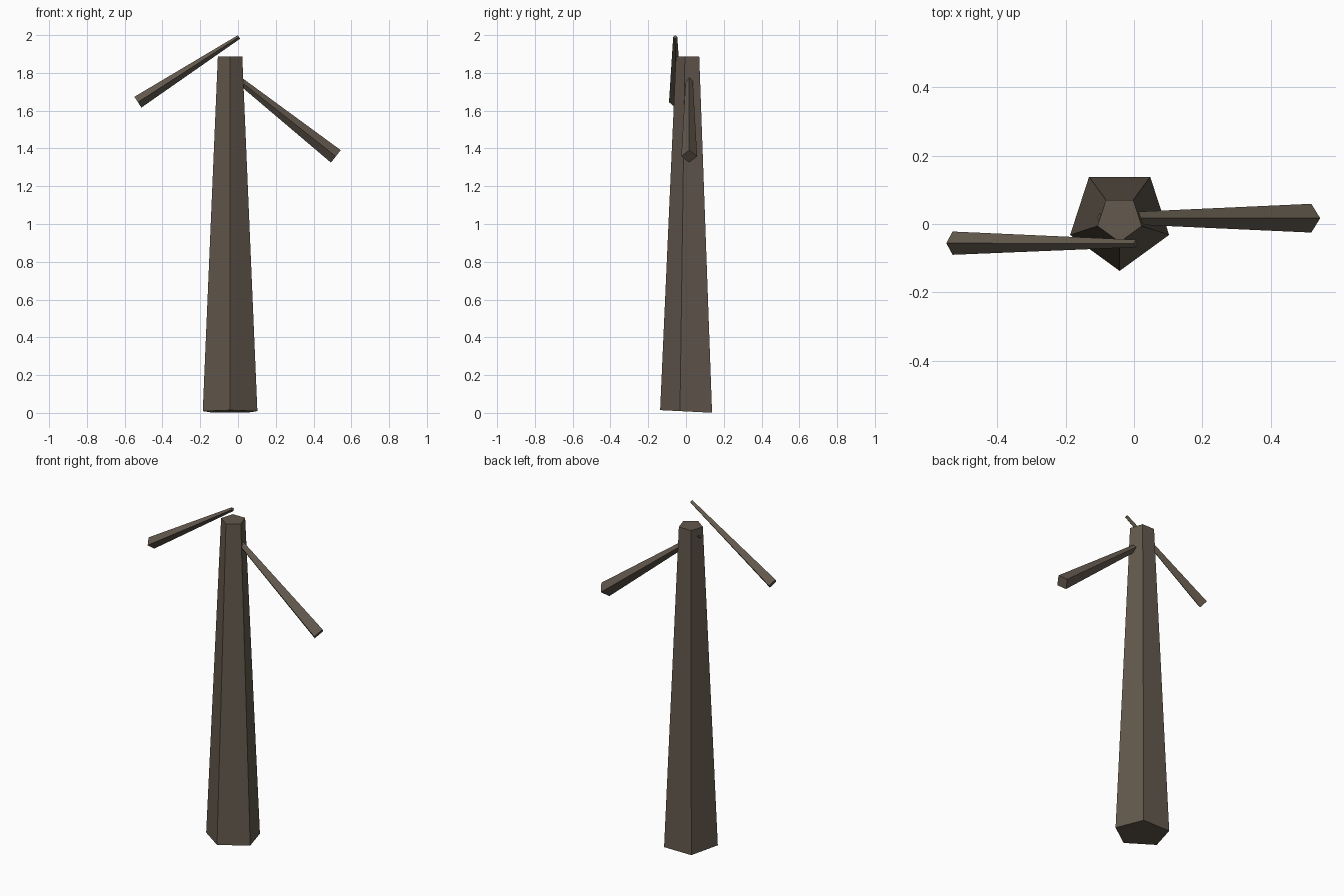
import bpy, bmesh, math
from mathutils import Vector

if "Cube" in bpy.data.objects:
    bpy.data.objects.remove(bpy.data.objects["Cube"])

bark = bpy.data.materials.new("brown_bark")
bark.use_nodes = True
BARK_COLOUR = (0.125, 0.1, 0.075, 1)
bark.diffuse_color = BARK_COLOUR
bark.node_tree.nodes["Principled BSDF"].inputs["Base Color"].default_value = BARK_COLOUR


def tapered_log(name, start, end, r_start, r_end, sides, u, first_angle=0.0):
    """Flat-sided tapered log between two points; u is the ring's first axis."""
    start, end, u = Vector(start), Vector(end), Vector(u)
    v = (end - start).normalized().cross(u).normalized()
    bm = bmesh.new()
    rings = []
    for centre, r in ((start, r_start), (end, r_end)):
        angles = [first_angle + math.tau * i / sides for i in range(sides)]
        rings.append([bm.verts.new(centre + r * (math.cos(a) * u + math.sin(a) * v))
                      for a in angles])
    low, high = rings
    for i in range(sides):
        j = (i + 1) % sides
        bm.faces.new((low[i], low[j], high[j], high[i]))
    bm.faces.new(low[::-1])
    bm.faces.new(high)
    bmesh.ops.recalc_face_normals(bm, faces=bm.faces)
    mesh = bpy.data.meshes.new(name)
    bm.to_mesh(mesh)
    bm.free()
    mesh.materials.append(bark)
    obj = bpy.data.objects.new(name, mesh)
    bpy.context.collection.objects.link(obj)
    return obj


# Five-sided trunk with one corner to the front
trunk = tapered_log("trunk", (-0.042, 0.015, 0.007), (-0.042, 0.015, 1.888),
                    0.152, 0.068, 5, (1, 0, 0), -math.pi / 2)
# Slightly slanted cut at the foot
for vert in trunk.data.vertices:
    if vert.co.z < 1:
        vert.co.z -= 0.05 * (vert.co.y - 0.015)

# Four-sided branches, thin at the top and thick at the low end
tapered_log("left_branch", (-0.10, 0.017, 1.845), (0.518, 0.017, 1.358),
            0.014, 0.042, 4, (0, 1, 0))
tapered_log("right_branch", (0.005, -0.057, 1.99), (-0.53, -0.056, 1.645),
            0.011, 0.034, 4, (0, 1, 0))
